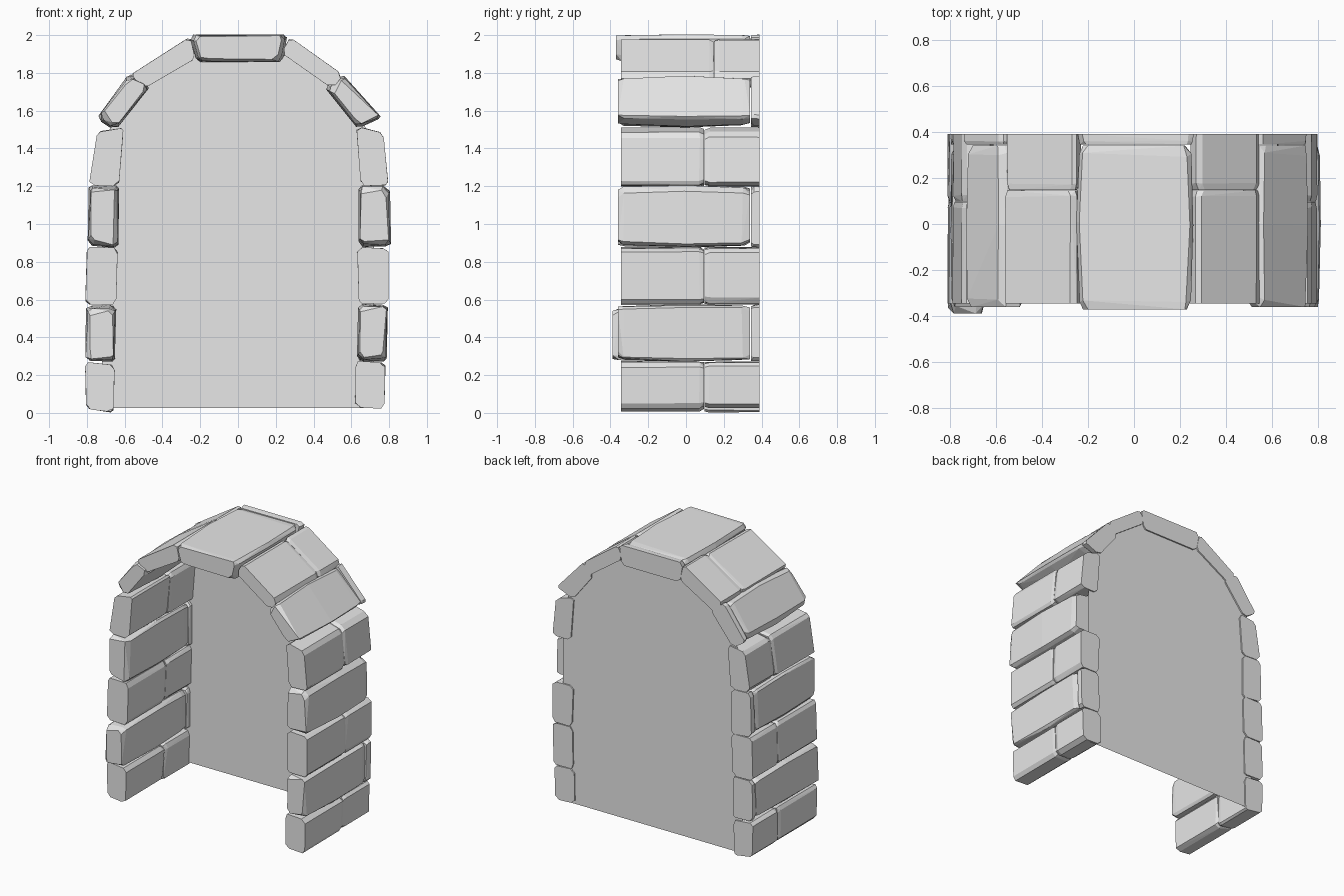
import bpy, bmesh, random
from mathutils import Vector

if "Cube" in bpy.data.objects:
    bpy.data.objects.remove(bpy.data.objects["Cube"])

random.seed(11)
stone_mat = bpy.data.materials.new("light_grey_stone")
stone_mat.diffuse_color = (0.8, 0.8, 0.8, 1)
stone_mat.use_nodes = True
stone_mat.node_tree.nodes["Principled BSDF"].inputs["Base Color"].default_value = stone_mat.diffuse_color
BACK, FRONT = 0.39, -0.345


def add_object(name, bm):
    mesh = bpy.data.meshes.new(name)
    bm.to_mesh(mesh)
    bm.free()
    mesh.materials.append(stone_mat)
    ob = bpy.data.objects.new(name, mesh)
    bpy.context.collection.objects.link(ob)


def outline(quad):
    """Quad in x, z with each corner cut off unevenly."""
    pts = [Vector((quad[i], quad[i + 1])) for i in range(0, 8, 2)]
    out = []
    for i, p in enumerate(pts):
        for q in (pts[i - 1], pts[(i + 1) % 4]):
            d = q - p
            out.append(p + d.normalized() * min(random.uniform(0.012, 0.035), d.length * 0.3))
    return out


def stone(name, quad, rings, jitter):
    """Convex rough block through rings of (y, inset) along its length."""
    prof = outline(quad)
    centre = sum(prof, Vector((0, 0))) / len(prof)
    bm = bmesh.new()
    for k, (y, inset) in enumerate(rings):
        for p in prof:
            d = centre - p
            shift = inset * random.uniform(0.25, 1.5) + random.uniform(0, jitter)
            q = p + d.normalized() * min(shift, d.length * 0.6)
            # sawn ends stay flat, inner rings wander along the length
            dy = random.uniform(-jitter, jitter) if 0 < k < len(rings) - 1 else 0
            bm.verts.new((q.x, y + dy, q.y))
    bmesh.ops.convex_hull(bm, input=bm.verts[:])
    loose = [v for v in bm.verts if not v.link_faces]
    bmesh.ops.delete(bm, geom=loose, context='VERTS')
    bmesh.ops.dissolve_limit(bm, angle_limit=0.03, verts=bm.verts[:], edges=bm.edges[:])
    bmesh.ops.recalc_face_normals(bm, faces=bm.faces[:])
    add_object(name, bm)


def course(name, quad, long_stone, nose, slab=True):
    if long_stone:
        # one full-depth rough stone and a thin closing slab behind it
        stone(name + "_long", quad,
              [(nose, 0.035), (nose + 0.035, 0.01), (0.0, -0.005), (0.3, 0.006), (0.34, 0.025)],
              0.01)
        if slab:
            stone(name + "_back_slab", quad, [(0.345, 0.015), (0.36, 0.005), (BACK, 0.002)], 0.003)
    else:
        # two stones meeting near the middle, sawn flat at both faces
        s = 0.145 if "6" in name else 0.095
        stone(name + "_front", quad, [(FRONT, 0), (s - 0.025, 0), (s, 0.012)], 0.004)
        stone(name + "_rear", quad, [(s + 0.002, 0.012), (s + 0.03, 0), (BACK, 0)], 0.004)


# Stone sections (x, z corner pairs) from the ground up to the crown
left = [
    (-.805, .02, -.66, .0, -.65, .255, -.81, .27),
    (-.81, .275, -.65, .27, -.645, .572, -.805, .572),
    (-.81, .575, -.645, .57, -.635, .875, -.80, .882),
    (-.80, .885, -.632, .87, -.632, 1.2, -.79, 1.205),
    (-.79, 1.205, -.63, 1.195, -.605, 1.51, -.745, 1.49),
    (-.75, 1.56, -.65, 1.495, -.46, 1.735, -.575, 1.80),
    (-.57, 1.79, -.50, 1.715, -.225, 1.875, -.25, 1.995),
]
right = [
    (.62, .03, .775, .02, .782, .268, .62, .275),
    (.63, .275, .788, .27, .795, .575, .635, .58),
    (.64, .578, .797, .577, .797, .87, .63, .88),
    (.638, .882, .81, .875, .803, 1.205, .64, 1.21),
    (.65, 1.20, .797, 1.205, .77, 1.485, .625, 1.52),
    (.635, 1.505, .765, 1.56, .55, 1.795, .46, 1.725),
    (.50, 1.715, .56, 1.788, .275, 1.99, .23, 1.905),
]
noses = {("left", 1): -0.388}
for side, quads in (("left", left), ("right", right)):
    for i, quad in enumerate(quads):
        course(f"{side}_course_{i}", quad, i % 2 == 1, noses.get((side, i), -0.36),
               slab=(side, i) != ("right", 3))

# Keystone
course("keystone", (-.255, 2.003, .265, 2.003, .24, 1.858, -.225, 1.858), True, -0.37)

# Thin panel closing the rear of the arch, its edge buried in the stones
bm = bmesh.new()
half = [(.72, .025), (.72, 1.2), (.69, 1.48), (.61, 1.64), (.40, 1.83), (.23, 1.92)]
edge = half + [(-x, z) for x, z in reversed(half)]
bm.faces.new([bm.verts.new((x, 0.38, z)) for x, z in edge])
bm.normal_update()
if bm.faces[:][0].normal.y > 0:
    bmesh.ops.reverse_faces(bm, faces=bm.faces[:])
add_object("back_panel", bm)
